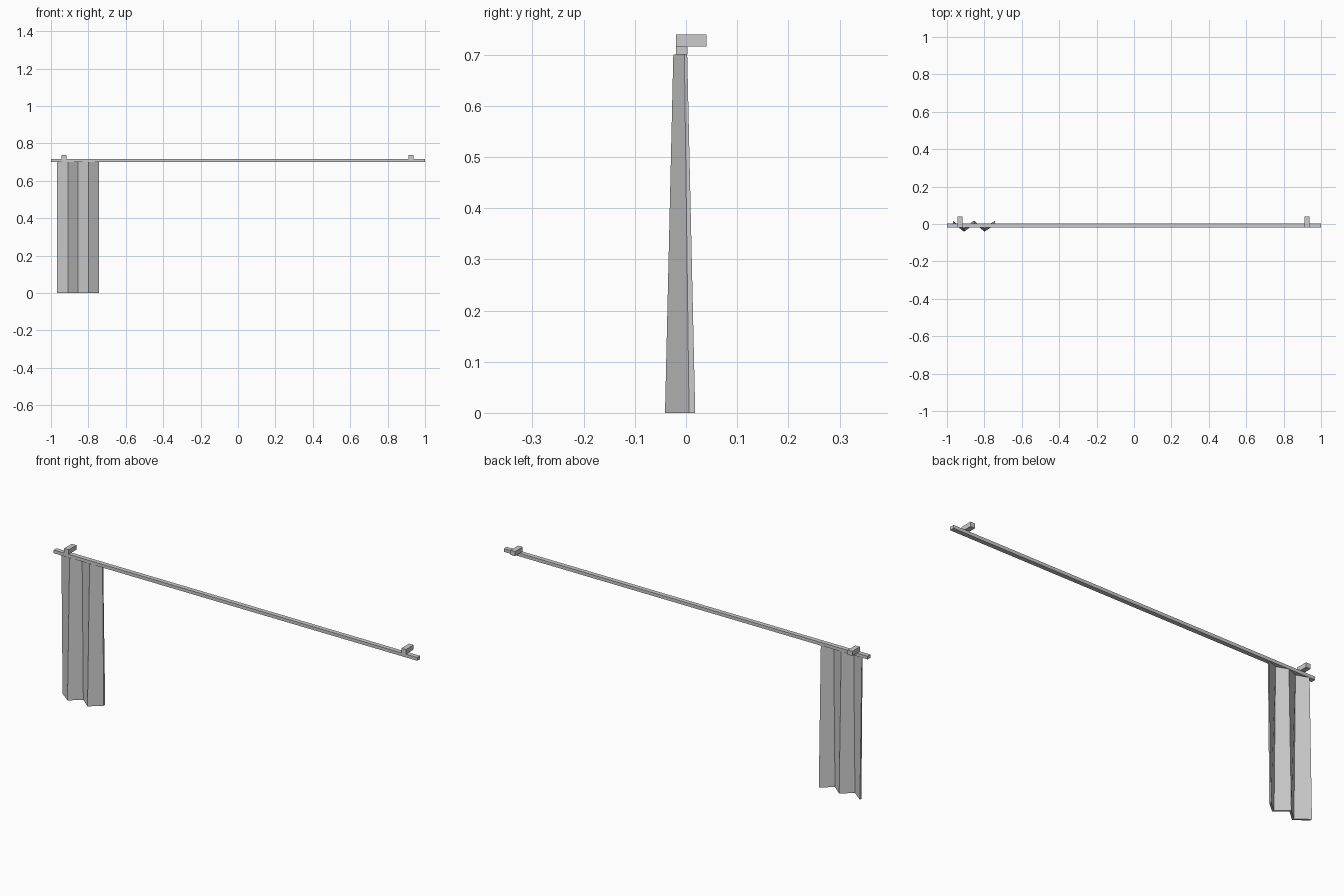
import bpy, bmesh

if "Cube" in bpy.data.objects:
    bpy.data.objects.remove(bpy.data.objects["Cube"])


def box(name, lo, hi):
    bm = bmesh.new()
    bmesh.ops.create_cube(bm, size=1)
    for v in bm.verts:
        v.co = [(a + b) / 2 + c * (b - a) for a, b, c in zip(lo, hi, v.co)]
    finish(name, bm)


def finish(name, bm):
    bmesh.ops.recalc_face_normals(bm, faces=bm.faces)
    mesh = bpy.data.meshes.new(name)
    bm.to_mesh(mesh)
    bm.free()
    obj = bpy.data.objects.new(name, mesh)
    bpy.context.collection.objects.link(obj)
    return obj


# Curtain rail
box("rail", (-1, -0.02, 0.70), (1, 0.0025, 0.716))

# Wall brackets on top of the rail
for side, x in (("left", -0.93), ("right", 0.925)):
    box(side + "_bracket", (x - 0.0125, -0.02, 0.716), (x + 0.0125, 0.04, 0.739))

# Drawn curtain: zigzag pleats with thickness, flaring out towards the bottom
FRONT, BACK, THICK = -0.041, 0.006, 0.012
xs = [-0.969, -0.909, -0.855, -0.799, -0.743]
front = [(x, FRONT if i % 2 else BACK) for i, x in enumerate(xs)]
outline = front + [(x, y + THICK) for x, y in reversed(front)]
bm = bmesh.new()
bottom = bm.faces.new([bm.verts.new((x, y, 0)) for x, y in outline])
ext = bmesh.ops.extrude_face_region(bm, geom=[bottom])
for v in [g for g in ext["geom"] if isinstance(g, bmesh.types.BMVert)]:
    v.co.z = 0.70
    v.co.y = -0.011 + 0.46 * (v.co.y + 0.011)
finish("curtain", bm)
